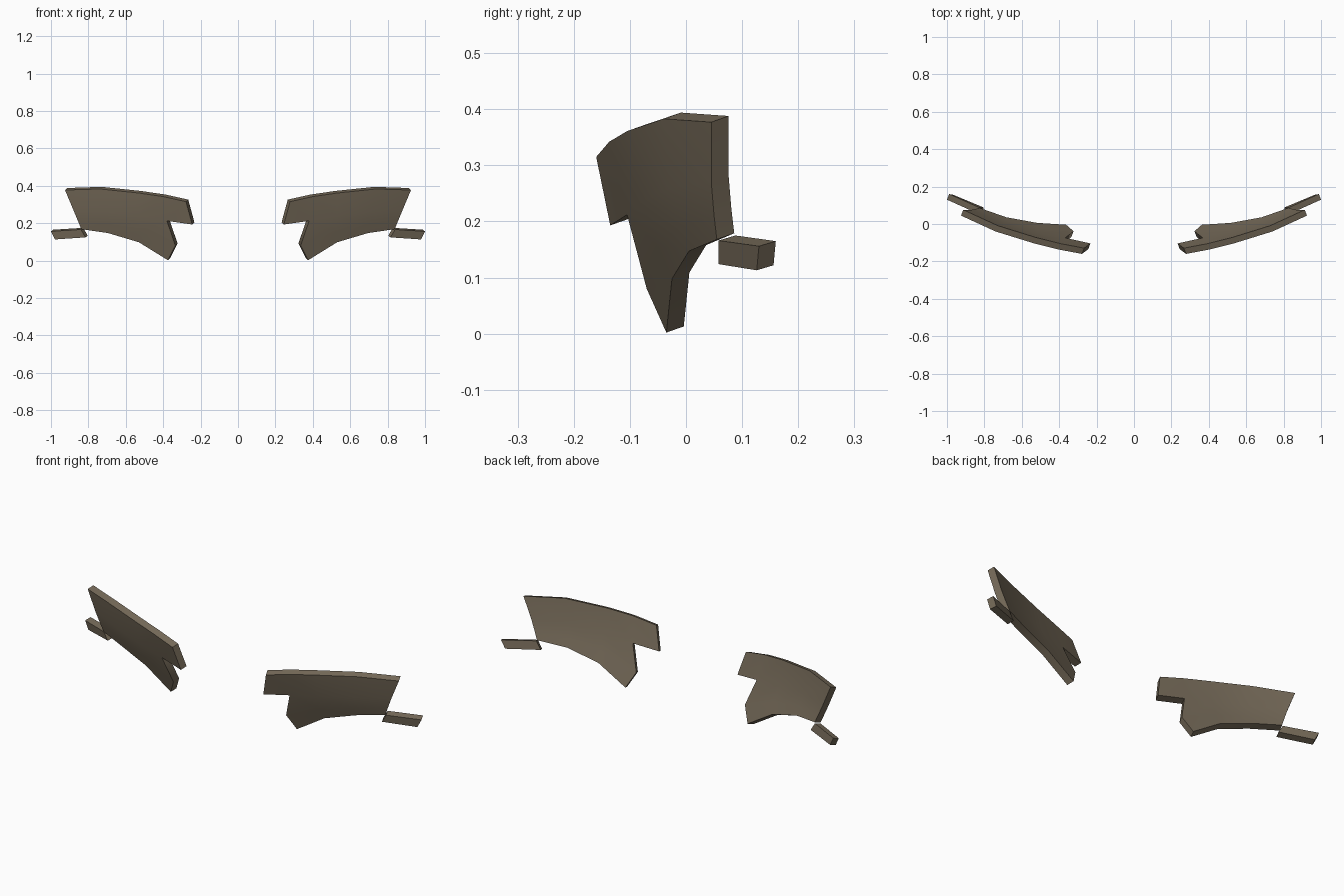
import bpy, bmesh, math
from mathutils import Vector

if "Cube" in bpy.data.objects:
    bpy.data.objects.remove(bpy.data.objects["Cube"])

mat = bpy.data.materials.new("dull brown")
mat.diffuse_color = (0.18, 0.145, 0.10, 1)
mat.use_nodes = True
mat.node_tree.nodes["Principled BSDF"].inputs["Base Color"].default_value = mat.diffuse_color


def curved_plate(name, columns, offset):
    """Skin neighbouring columns of points, thicken by offset, mirror across x."""
    bm = bmesh.new()
    front = [[bm.verts.new(p) for p in col] for col in columns]
    back = {v: bm.verts.new(v.co + Vector(offset)) for col in front for v in col}
    skin = []
    for a, b in zip(front, front[1:]):
        for i in range(min(len(a), len(b)) - 1):
            skin.append(bm.faces.new((a[i], a[i + 1], b[i + 1], b[i])))
    rim = [e for e in bm.edges if e.is_boundary]
    for f in skin:
        bm.faces.new([back[v] for v in reversed(f.verts)])
    for e in rim:
        v, w = e.verts
        bm.faces.new((v, w, back[w], back[v]))
    bmesh.ops.recalc_face_normals(bm, faces=bm.faces)
    mesh = bpy.data.meshes.new(name)
    bm.to_mesh(mesh)
    bm.free()
    mesh.materials.append(mat)
    obj = bpy.data.objects.new(name, mesh)
    bpy.context.collection.objects.link(obj)
    bpy.ops.object.select_all(action='DESELECT')
    obj.select_set(True)
    bpy.context.view_layer.objects.active = obj
    bpy.ops.object.shade_smooth_by_angle(angle=math.radians(45))
    mirror = obj.modifiers.new("mirror", 'MIRROR')
    mirror.use_mirror_merge = False
    return obj


# Main swept plates: inner band end, downward prong, then out to the slanted end
curved_plate("brow_plates", [
    [(.278, -.16, .315), (.245, -.135, .193)],
    [(.40, -.137, .342), (.38, -.105, .212), (.335, -.07, .08), (.375, -.035, .002)],
    [(.53, -.105, .361), (.53, -.08, .235), (.525, -.05, .155), (.53, -.025, .098)],
    [(.74, -.04, .383), (.71, -.03, .26), (.70, -.01, .19), (.695, .005, .147)],
    [(.925, .045, .377), (.88, .045, .27), (.855, .05, .21), (.838, .055, .168)],
], (-.012, .031, .011))

# Small outer tabs
curved_plate("side_tabs", [
    [(.84, .058, .166), (.815, .058, .124)],
    [(1.0, .13, .156), (.978, .126, .113)],
], (-.012, .03, .009))
